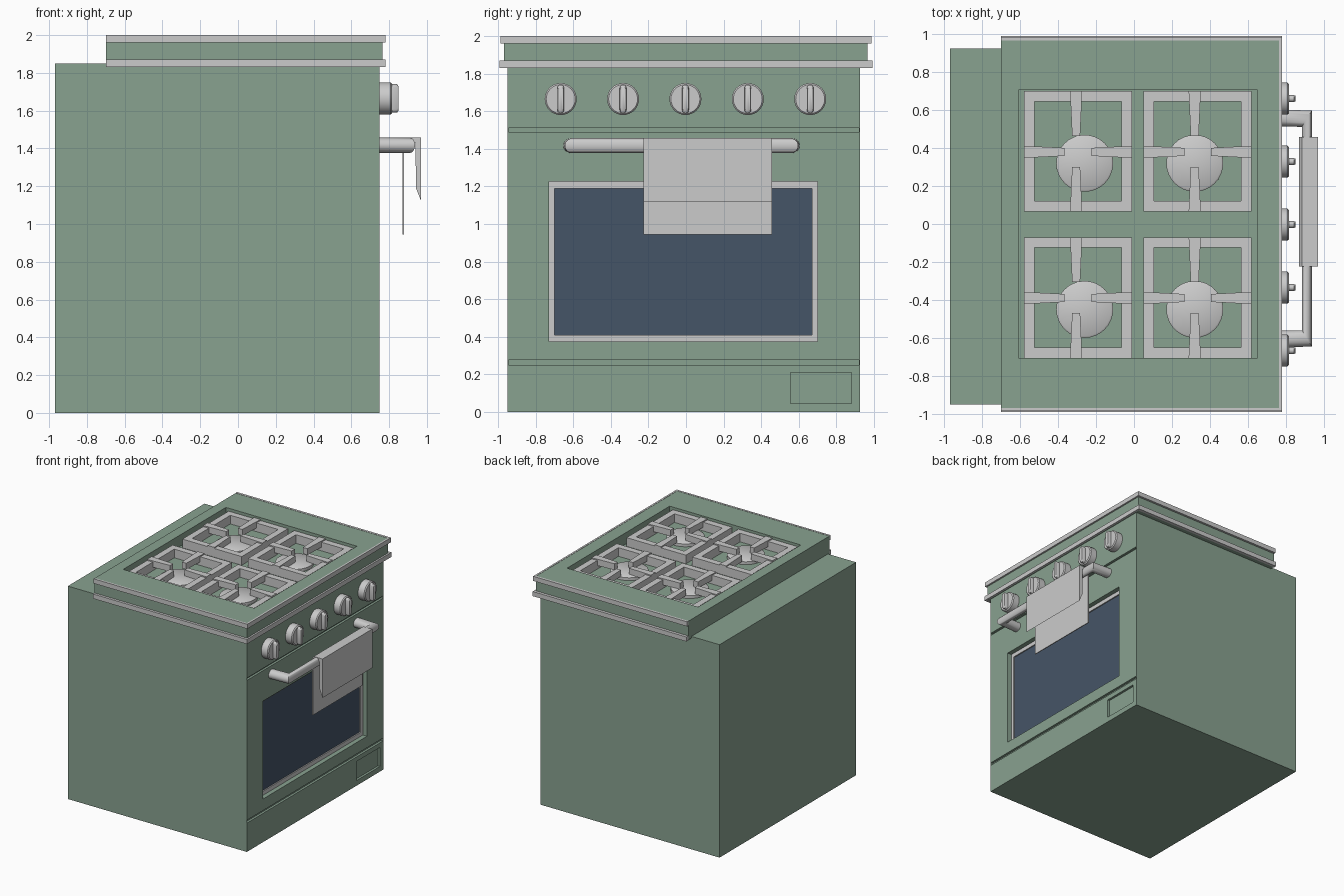
import bpy, bmesh, math
from mathutils import Vector

if "Cube" in bpy.data.objects:
    bpy.data.objects.remove(bpy.data.objects["Cube"])


def material(name, rgb):
    m = bpy.data.materials.new(name)
    m.diffuse_color = (*rgb, 1)
    m.use_nodes = True
    m.node_tree.nodes["Principled BSDF"].inputs["Base Color"].default_value = m.diffuse_color
    return m


GREEN = material("green enamel", (0.25, 0.36, 0.28))
GLASS = material("dark glass", (0.06, 0.09, 0.135))


def loft(name, rings, mat=None, smooth=False):
    """Skin equal-length rings of points and cap both ends."""
    bm = bmesh.new()
    vs = [[bm.verts.new(p) for p in r] for r in rings]
    n = len(rings[0])
    for a, b in zip(vs, vs[1:]):
        for i in range(n):
            bm.faces.new((a[i], a[(i + 1) % n], b[(i + 1) % n], b[i]))
    bm.faces.new(vs[0])
    bm.faces.new(vs[-1])
    bmesh.ops.recalc_face_normals(bm, faces=bm.faces)
    me = bpy.data.meshes.new(name)
    bm.to_mesh(me)
    bm.free()
    ob = bpy.data.objects.new(name, me)
    bpy.context.collection.objects.link(ob)
    if mat:
        me.materials.append(mat)
    if smooth:
        bpy.ops.object.select_all(action='DESELECT')
        ob.select_set(True)
        bpy.context.view_layer.objects.active = ob
        bpy.ops.object.shade_smooth_by_angle(angle=math.radians(40))
    return ob


def flat(name, pts, z0, z1, mat=None):
    return loft(name, [[(x, y, z) for x, y in pts] for z in (z0, z1)], mat)


def box(name, x0, x1, y0, y1, z0, z1, mat=None):
    return flat(name, [(x0, y0), (x1, y0), (x1, y1), (x0, y1)], z0, z1, mat)


def cut(ob, *cutters):
    for c in cutters:
        c.hide_render = True
        c.hide_set(True)
        c.display_type = 'WIRE'
        m = ob.modifiers.new("cut", 'BOOLEAN')
        m.operation = 'DIFFERENCE'
        m.solver = 'EXACT'
        m.object = c
    # bake the cuts, then drop the cutters
    bpy.context.view_layer.update()
    me = bpy.data.meshes.new_from_object(ob.evaluated_get(bpy.context.evaluated_depsgraph_get()))
    ob.modifiers.clear()
    ob.data = me
    for c in cutters:
        bpy.data.objects.remove(c)


def circle(r, n=32):
    return [(r * math.cos(2 * math.pi * i / n), r * math.sin(2 * math.pi * i / n)) for i in range(n)]


# Oven body with panel grooves, window opening and badge recess
body = box("oven_body", -0.97, 0.75, -0.95, 0.925, 0, 1.85, GREEN)
cut(body,
    box("upper_groove_cutter", 0.73, 0.9, -0.945, 0.92, 1.49, 1.51, GREEN),
    box("lower_groove_cutter", 0.73, 0.9, -0.945, 0.92, 0.25, 0.275, GREEN),
    box("window_cutter", 0.69, 0.9, -0.73, 0.70, 0.375, 1.225, GREEN),
    box("panel_cutter", 0.73, 0.9, 0.555, 0.88, 0.045, 0.21, GREEN))

# Window: grey frame around dark glass
frame = box("window_frame", 0.685, 0.71, -0.73, 0.70, 0.375, 1.225)
cut(frame, box("glass_cutter", 0.6, 0.8, -0.70, 0.67, 0.41, 1.19))
box("window_glass", 0.685, 0.70, -0.70, 0.67, 0.41, 1.19, GLASS)

# Cooktop slab with a recessed well
top = box("cooktop", -0.70, 0.765, -0.97, 0.967, 1.835, 1.998, GREEN)
cut(top, box("well_cutter", -0.61, 0.65, -0.705, 0.705, 1.90, 2.1, GREEN))

# Two metal trims around the front and sides
for name, z0, z1, e in (("lower_trim", 1.83, 1.87, 0.992), ("upper_trim", 1.96, 2.0, 0.986)):
    flat(name, [(-0.70, -e), (0.78, -e), (0.78, e), (-0.70, e),
                (-0.70, 0.966), (0.764, 0.966), (0.764, -0.969), (-0.70, -0.969)], z0, z1)


# Burners and grates
def finger(name, outer, inner, w0=0.032, w1=0.021):
    a, b = Vector(outer), Vector(inner)
    d = (b - a).normalized()
    s = Vector((-d.y, d.x))
    flat(name, [a + s * w0, b + s * w1, b - s * w1, a - s * w0], 1.93, 1.985)


for row, dy in (("right", 0), ("left", -0.77)):
    for col, x0, bx, fx in (("rear", -0.58, -0.26, -0.305), ("front", 0.05, 0.32, 0.32)):
        tag = f"{row}_{col}"
        x1, y0, y1 = x0 + 0.57, 0.065 + dy, 0.70 + dy
        by, fy = 0.32 + dy, 0.38 + dy
        g = box("grate_frame_" + tag, x0, x1, y0, y1, 1.90, 1.975)
        cut(g, box("grate_cutter", x0 + .055, x1 - .055, y0 + .055, y1 - .055, 1.8, 2.1))
        loft("burner_" + tag, [[(bx + x, by + y, z) for x, y in circle(r)]
                               for r, z in ((0.15, 1.895), (0.15, 1.925), (0.14, 1.932))], smooth=True)
        finger("grate_finger_a_" + tag, (fx, y1), (fx, 0.465 + dy))
        finger("grate_finger_b_" + tag, (fx, y0), (fx, 0.30 + dy))
        finger("grate_finger_c_" + tag, (x0, fy), (x0 + 0.215, fy))
        finger("grate_finger_d_" + tag, (x1, fy), (x1 - 0.215, fy))

# Control knobs: disc with a rounded vertical grip
for i in range(5):
    y, z = -0.667 + i * 0.332, 1.665
    loft(f"knob_{i + 1}", [[(x, y + u, z + v) for u, v in circle(r)]
                           for x, r in ((0.745, 0.085), (0.808, 0.085), (0.816, 0.077))], smooth=True)
    outline = [(0.018 * math.cos(t), 0.018 * math.sin(t) + (0.058 if k < 7 else -0.058))
               for k in range(14) for t in [math.pi * (k if k < 7 else k - 1) / 6]]
    loft(f"knob_grip_{i + 1}", [[(x, y + u * s, z + v * s) for u, v in outline]
                                for x, s in ((0.81, 1), (0.842, 1), (0.85, 0.85))], smooth=True)

# Towel-bar handle: outer and inner edge of each mitred ring as (x, y)
rings = []
for a, b in (((0.745, 0.605), (0.745, 0.515)), ((0.937, 0.597), (0.885, 0.512)),
             ((0.937, -0.645), (0.885, -0.56)), ((0.745, -0.653), (0.745, -0.563))):
    a, b = Vector(a), Vector(b)
    c, h = (a + b) / 2, (a - b) / 2
    rings.append([(c.x + h.x * u, c.y + h.y * u, 1.417 + 0.04 * v) for u, v in circle(1, 24)])
loft("door_handle", rings, smooth=True)

# Towel folded over the handle
profile = [(0.87, 0.945), (0.87, 1.435), (0.885, 1.458), (0.97, 1.458), (0.97, 1.12),
           (0.942, 1.19), (0.94, 1.43), (0.88, 1.44), (0.878, 0.945)]
loft("towel", [[(x, y, z) for x, z in profile] for y in (-0.225, 0.458)])
